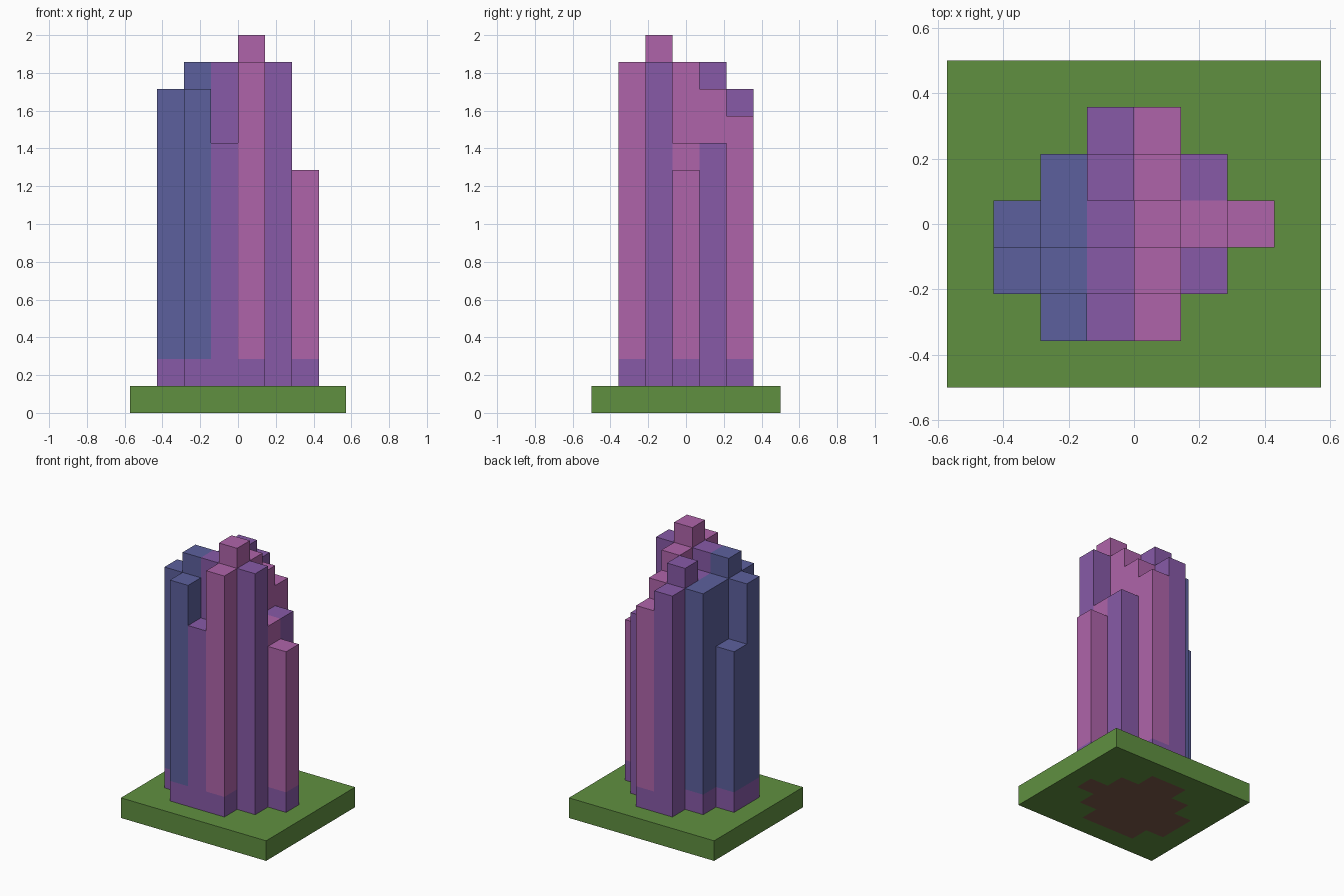
import bpy
import bmesh

if "Cube" in bpy.data.objects:
    bpy.data.objects.remove(bpy.data.objects["Cube"], do_unlink=True)

S = 1 / 7          # edge of one block
NX, NY = 8, 7      # blocks across the base


def linear(c):
    c /= 255
    return c / 12.92 if c <= 0.04045 else ((c + 0.055) / 1.055) ** 2.4


def material(name, rgb):
    mat = bpy.data.materials.new(name)
    mat.use_nodes = True
    color = (*[linear(c) for c in rgb], 1)
    mat.diffuse_color = color
    mat.node_tree.nodes["Principled BSDF"].inputs["Base Color"].default_value = color
    return mat


MATS = [
    material("slate_blue", (92, 96, 157)),
    material("purple", (135, 90, 167)),
    material("pink", (175, 100, 170)),
    material("grass_green", (96, 144, 64)),
    material("earth_brown", (126, 92, 74)),
]
BLUE, PURPLE, PINK, GREEN, BROWN = range(5)

# Tower heights in blocks, front row first, left to right along x
ROWS = [
    (0, 12, 10, 13, 0, 0),
    (12, 13, 13, 14, 13, 0),
    (9, 12, 12, 13, 10, 9),
    (0, 12, 13, 12, 10, 0),
    (0, 0, 12, 11, 0, 0),
]
TOWER = {(i + 1, j + 1): h for j, row in enumerate(ROWS)
         for i, h in enumerate(row) if h}
CELLS = [(i, j) for i in range(NX) for j in range(NY)]
SLICES = [None, BLUE, BLUE, PURPLE, PINK, PURPLE, PINK]


def tower_color(i, j, k):
    """Bottom course is purple, above it the colour follows the slice."""
    if k == 1:
        return PURPLE
    if (i, j) == (5, 3):
        return PINK
    return SLICES[i]


def quad(bm, corners, mat):
    verts = [bm.verts.new((x * S - NX * S / 2, y * S - NY * S / 2, z * S))
             for x, y, z in corners]
    bm.faces.new(verts).material_index = mat


def flat(bm, i, j, z, mat):
    quad(bm, [(i, j, z), (i + 1, j, z), (i + 1, j + 1, z), (i, j + 1, z)], mat)


def walls(bm, i, j, bottom, top, heights, color):
    """Outer wall blocks of one column, skipping those a neighbour covers."""
    ring = [(i, j), (i + 1, j), (i + 1, j + 1), (i, j + 1)]
    steps = [(0, -1), (1, 0), (0, 1), (-1, 0)]
    for n, (dx, dy) in enumerate(steps):
        a, b = ring[n], ring[(n + 1) % 4]
        for k in range(max(bottom, heights.get((i + dx, j + dy), 0)), top):
            quad(bm, [(*a, k), (*b, k), (*b, k + 1), (*a, k + 1)], color(i, j, k))


def finish(bm, name):
    bmesh.ops.remove_doubles(bm, verts=bm.verts, dist=0.001)
    bmesh.ops.dissolve_limit(bm, angle_limit=0.01, verts=bm.verts,
                             edges=bm.edges, delimit={'MATERIAL', 'NORMAL'})
    mesh = bpy.data.meshes.new(name)
    bm.to_mesh(mesh)
    bm.free()
    for mat in MATS:
        mesh.materials.append(mat)
    obj = bpy.data.objects.new(name, mesh)
    bpy.context.collection.objects.link(obj)


# Grass slab, with the tower's footprint in earth underneath
bm = bmesh.new()
slab = {cell: 1 for cell in CELLS}
for i, j in CELLS:
    walls(bm, i, j, 0, 1, slab, lambda i, j, k: GREEN)
    if (i, j) not in TOWER:
        flat(bm, i, j, 1, GREEN)
    flat(bm, i, j, 0, BROWN if (i, j) in TOWER else GREEN)
    bm.faces.ensure_lookup_table()
    bm.faces[-1].normal_flip()
finish(bm, "ground_slab")

# Stepped tower columns
bm = bmesh.new()
for (i, j), height in TOWER.items():
    walls(bm, i, j, 1, height, TOWER, tower_color)
    flat(bm, i, j, height, tower_color(i, j, height))
finish(bm, "stepped_tower")
